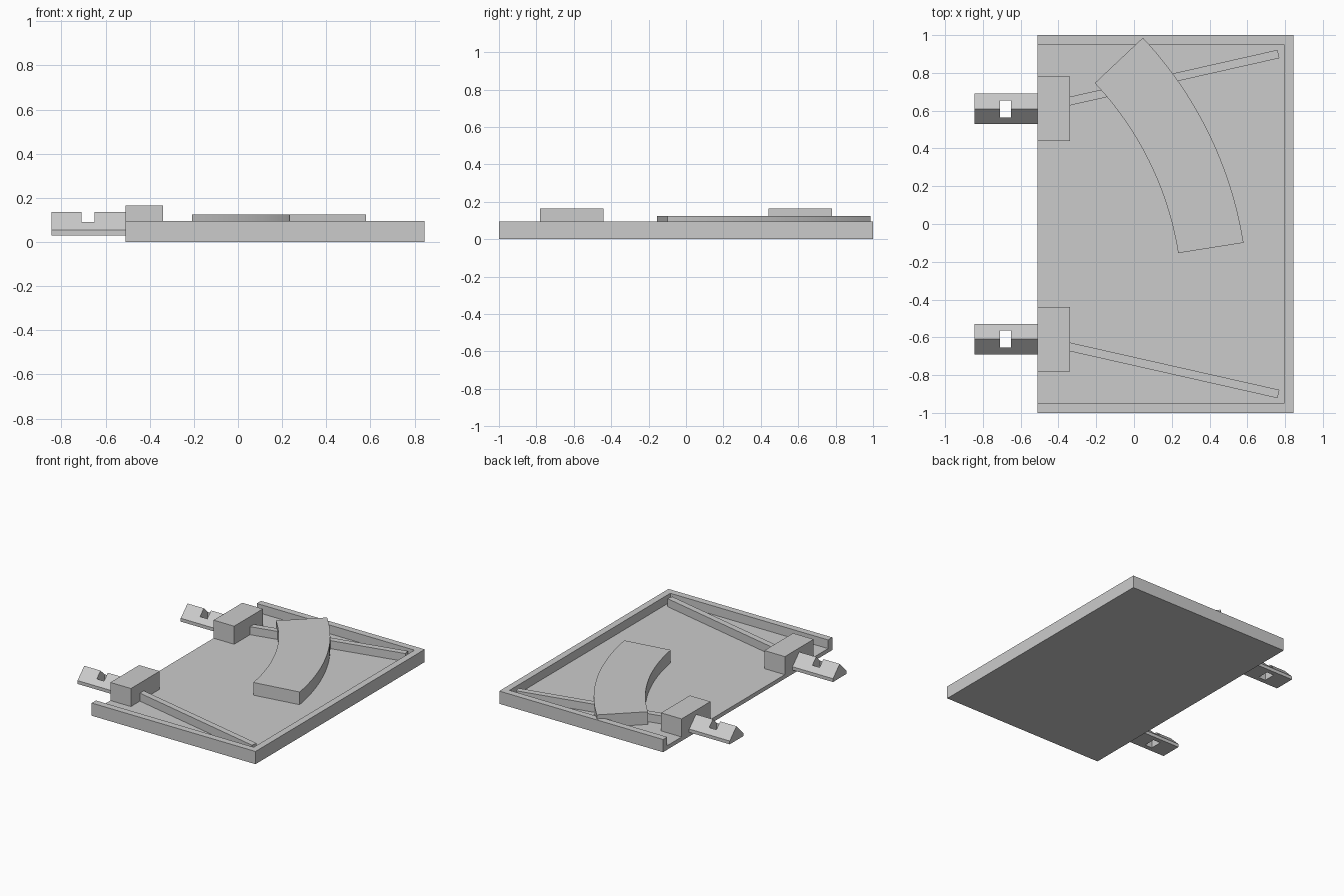
import bpy, bmesh
from math import cos, sin, radians, atan2, hypot
from mathutils import Matrix, Vector

cube = bpy.data.objects.get("Cube")
if cube:
    bpy.data.objects.remove(cube, do_unlink=True)

grey = bpy.data.materials.new("plain_grey")
grey.use_nodes = True
GREY = (0.6, 0.6, 0.6, 1)
grey.diffuse_color = GREY
grey.node_tree.nodes["Principled BSDF"].inputs["Base Color"].default_value = GREY

RIM, FLOOR = 0.095, 0.03
LEFT, RIGHT, WALL = -0.51, 0.845, 0.05


def prism(name, outline, offset, matrix=None):
    """Extrude a flat outline along an offset vector."""
    bm = bmesh.new()
    face = bm.faces.new([bm.verts.new(p) for p in outline])
    out = bmesh.ops.extrude_face_region(bm, geom=[face])
    verts = [v for v in out["geom"] if isinstance(v, bmesh.types.BMVert)]
    bmesh.ops.translate(bm, verts=verts, vec=offset)
    if matrix:
        bmesh.ops.transform(bm, matrix=matrix, verts=bm.verts)
    bmesh.ops.recalc_face_normals(bm, faces=bm.faces)
    mesh = bpy.data.meshes.new(name)
    bm.to_mesh(mesh)
    bm.free()
    mesh.materials.append(grey)
    obj = bpy.data.objects.new(name, mesh)
    bpy.context.collection.objects.link(obj)
    return obj


def box(name, x0, x1, y0, y1, z0, z1):
    outline = [(x0, y0, z0), (x1, y0, z0), (x1, y1, z0), (x0, y1, z0)]
    return prism(name, outline, (0, 0, z1 - z0))


def cut(obj, cutter):
    mod = obj.modifiers.new("cut", 'BOOLEAN')
    mod.operation = 'DIFFERENCE'
    mod.solver = 'EXACT'
    mod.object = cutter
    cutter.hide_render = True
    cutter.hide_viewport = True
    cutter.display_type = 'WIRE'


# Tray, hollowed and left open on one side
tray = box("tray", LEFT, RIGHT, -1, 1, 0, RIM)
cut(tray, box("tray_cutter", LEFT - 0.1, RIGHT - WALL, -1 + WALL, 1 - WALL, FLOOR, 0.3))

for side, label in ((-1, "front"), (1, "back")):
    # Mounting block on the open edge
    mid = side * 0.61
    box(label + "_block", LEFT, -0.34, mid - 0.17, mid + 0.17, FLOOR, 0.165)

    # Ridged prong with a vertical slot through it
    house = [(-0.08, 0.03), (0.08, 0.03), (0.08, 0.055), (0, 0.135), (-0.08, 0.055)]
    prong = prism(label + "_prong", [(-0.845, mid + y, z) for y, z in house], (0.345, 0, 0))
    cut(prong, box(label + "_slot_cutter", -0.71, -0.65, mid - 0.045, mid + 0.045, -0.1, 0.3))

    # Slanted rod from the block to the far corner
    start, end = Vector((-0.4, side * 0.637, 0)), Vector((0.765, side * 0.9, 0))
    run = end - start
    rod = box(label + "_rod", 0, hypot(run.x, run.y), -0.0225, 0.0225, FLOOR, 0.09)
    rod.data.transform(Matrix.Translation(start) @ Matrix.Rotation(atan2(run.y, run.x), 4, 'Z'))

# Curved plate, a slice of a ring
STEPS, CX, CY = 24, -1.445, -0.42
angles = [radians(9 + 34.3 * i / STEPS) for i in range(STEPS + 1)]
arc = [(CX + 2.05 * cos(a), CY + 2.05 * sin(a), FLOOR) for a in angles]
arc += [(CX + 1.7 * cos(a), CY + 1.7 * sin(a), FLOOR) for a in reversed(angles)]
plate = prism("curved_plate", arc, (0, 0, 0.125 - FLOOR))
bpy.context.view_layer.objects.active = plate
plate.select_set(True)
bpy.ops.object.shade_smooth_by_angle(angle=radians(30))
